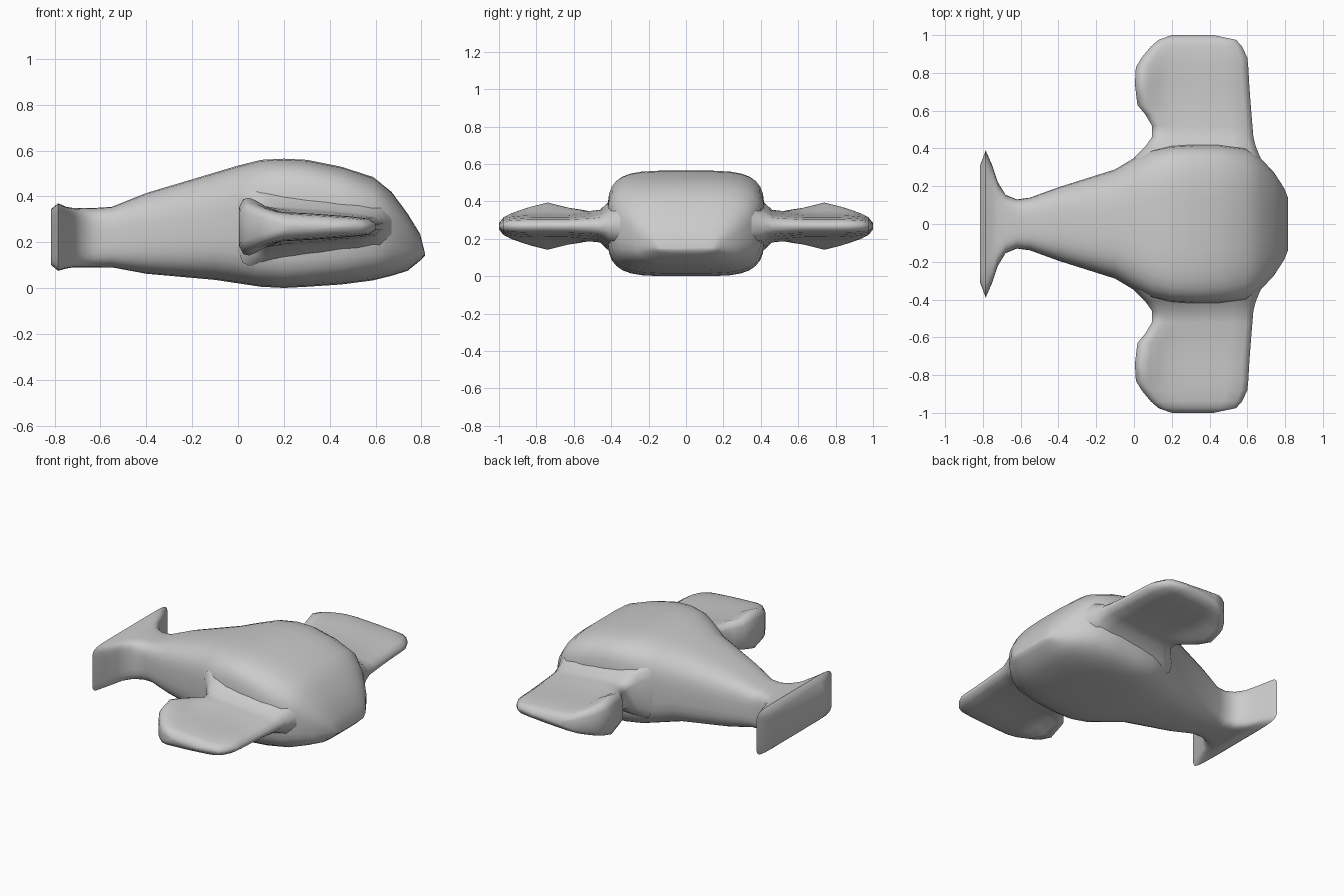
import bpy, bmesh, math

cube = bpy.data.objects.get("Cube")
if cube:
    bpy.data.objects.remove(cube, do_unlink=True)

grey = bpy.data.materials.new("plain_grey")
grey.use_nodes = True
GREY = (0.6, 0.6, 0.6, 1)
grey.diffuse_color = GREY
grey.node_tree.nodes["Principled BSDF"].inputs["Base Color"].default_value = GREY


def loft(name, rings, angle):
    """Skin equal-length closed rings and cap both ends."""
    bm = bmesh.new()
    loops = [[bm.verts.new(p) for p in ring] for ring in rings]
    count = len(loops[0])
    for a, b in zip(loops, loops[1:]):
        for i in range(count):
            j = (i + 1) % count
            bm.faces.new((a[i], a[j], b[j], b[i]))
    bm.faces.new(loops[0])
    bm.faces.new(loops[-1])
    bmesh.ops.recalc_face_normals(bm, faces=bm.faces)
    mesh = bpy.data.meshes.new(name)
    bm.to_mesh(mesh)
    bm.free()
    mesh.materials.append(grey)
    obj = bpy.data.objects.new(name, mesh)
    bpy.context.collection.objects.link(obj)
    bpy.ops.object.select_all(action='DESELECT')
    obj.select_set(True)
    bpy.context.view_layer.objects.active = obj
    bpy.ops.object.shade_smooth_by_angle(angle=math.radians(angle))
    return obj


def body_ring(x, half_y, low, high, power, sides=32):
    """Rounded-box section; a higher power is squarer."""
    ring = []
    for i in range(sides):
        t = math.tau * (i + 0.5) / sides
        c, s = math.cos(t), math.sin(t)
        y = math.copysign(abs(c) ** (2 / power), c) * half_y
        z = math.copysign(abs(s) ** (2 / power), s) * (high - low) / 2
        ring.append((x, y, (low + high) / 2 + z))
    return ring


# Body with flared tail: x, half width, bottom, top, squareness
stations = [
    (-0.815, 0.31, 0.10, 0.345, 9), (-0.785, 0.39, 0.075, 0.37, 9),
    (-0.75, 0.31, 0.085, 0.355, 8), (-0.72, 0.22, 0.09, 0.35, 6),
    (-0.68, 0.155, 0.09, 0.35, 5), (-0.62, 0.13, 0.09, 0.35, 4),
    (-0.55, 0.14, 0.09, 0.355, 3.5), (-0.4, 0.195, 0.062, 0.415, 3.2),
    (-0.1, 0.29, 0.035, 0.505, 3.2), (0, 0.35, 0.02, 0.535, 3.5),
    (0.1, 0.395, 0.005, 0.56, 4), (0.2, 0.415, 0, 0.565, 4.4),
    (0.3, 0.42, 0.005, 0.56, 4.4), (0.45, 0.42, 0.015, 0.53, 4),
    (0.59, 0.405, 0.033, 0.485, 3.6), (0.67, 0.35, 0.053, 0.42, 3.4),
    (0.74, 0.275, 0.075, 0.325, 3.4), (0.795, 0.19, 0.12, 0.235, 3.4),
    (0.815, 0.14, 0.14, 0.155, 3),
]
loft("body", [body_ring(*s) for s in stations], 50)

# Wing section: chord fraction, half thickness, extra trailing-edge swelling
section = [(0, 0.04, 0.045), (0.03, 0.06, 0.06), (0.07, 0.066, 0.06),
           (0.12, 0.067, 0.047), (0.2, 0.066, 0.02), (0.3, 0.064, 0),
           (0.5, 0.058, 0), (0.8, 0.045, 0), (0.94, 0.035, 0), (1, 0.012, 0)]
# Wing span: y, trailing x, leading x, thickness scale
span = [(0.35, 0.0, 0.67, 2.6), (0.41, 0.06, 0.645, 2.0), (0.46, 0.095, 0.632, 1.3),
        (0.52, 0.095, 0.627, 1.15), (0.58, 0.06, 0.622, 1.08), (0.63, 0.018, 0.618, 1),
        (0.74, 0.005, 0.61, 1), (0.83, 0.01, 0.605, 1), (0.88, 0.04, 0.6, 0.95),
        (0.94, 0.09, 0.572, 0.85), (0.975, 0.13, 0.54, 0.7), (1.0, 0.2, 0.42, 0.25)]


def wing_ring(y, back, front, scale, side):
    swell = max(0, 1 - abs(y - 0.74) / 0.24)
    top = [(back + u * (front - back), h * scale + b * swell) for u, h, b in section]
    return ([(x, y * side, 0.268 + h) for x, h in top]
            + [(x, y * side, 0.268 - h) for x, h in reversed(top)])


for name, side in (("back_wing", 1), ("front_wing", -1)):
    loft(name, [wing_ring(*s, side) for s in span], 60)
